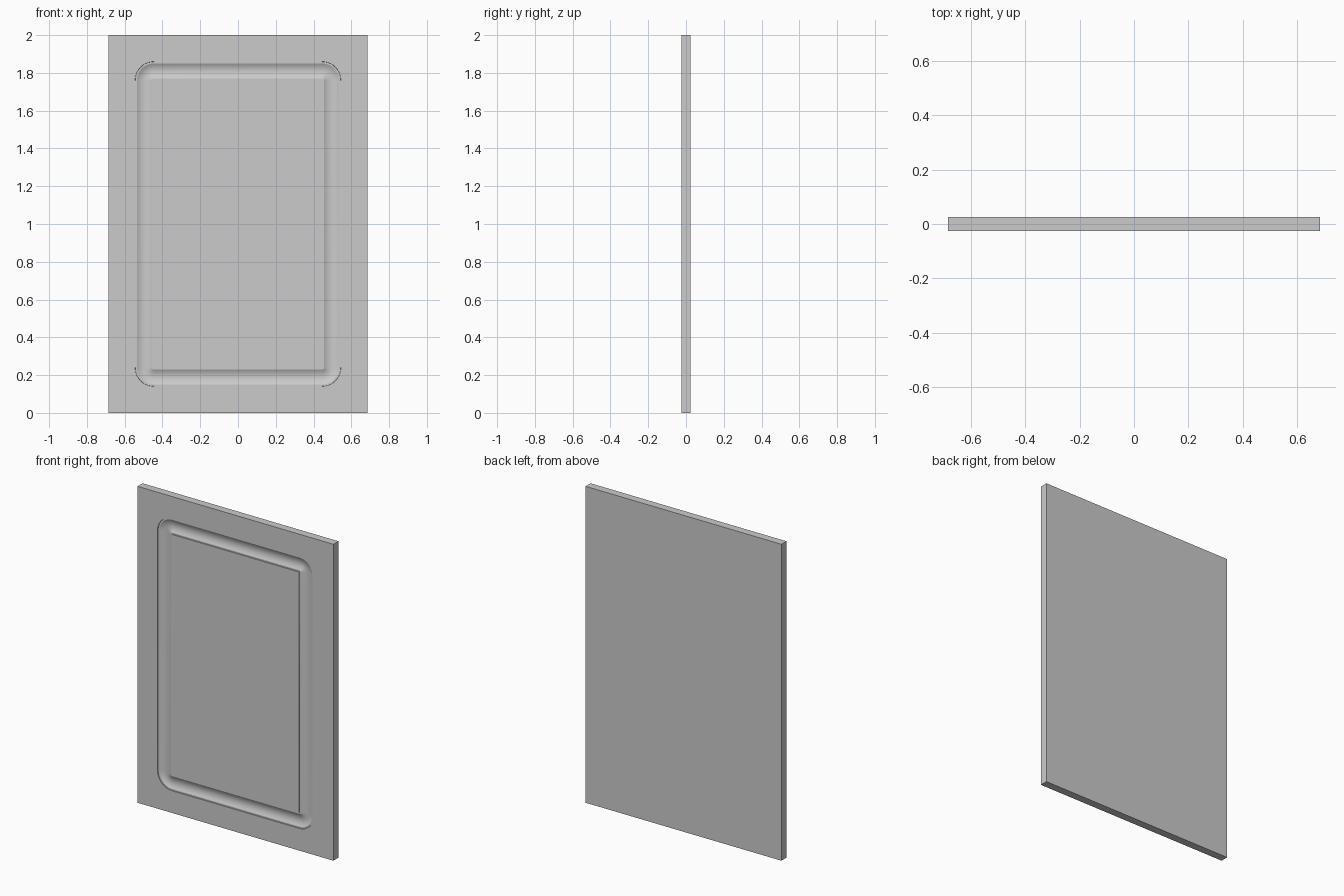
import bpy, bmesh, math

if "Cube" in bpy.data.objects:
    bpy.data.objects.remove(bpy.data.objects["Cube"])

W, H, T = 0.685, 1.0, 0.025      # half width, half height, half thickness
PW, PH = 0.445, 0.76             # half size of the raised centre panel
SEG = 10                         # segments per rounded groove corner


def ring(bm, hw, hh, r, y):
    """Rectangle of half size hw x hh, grown outward by r with round corners."""
    verts = []
    for k, (sx, sz) in enumerate([(1, 1), (-1, 1), (-1, -1), (1, -1)]):
        for i in range(SEG + 1):
            a = math.pi / 2 * (k + i / SEG)
            verts.append(bm.verts.new((sx * hw + r * math.cos(a), y,
                                       H + sz * hh + r * math.sin(a))))
    return verts


# Groove profile: (distance out from the panel, depth), lip - cove - lip
lip, width, depth = 0.004, 0.1, 0.016
profile = [(0, 0), (0.001, lip), (0.010, lip)]
for i in range(1, 12):
    t = i / 12
    profile.append((0.010 + 0.080 * t,
                    lip + (depth - lip) * (1 - (2 * t - 1) ** 2)))
profile += [(0.090, lip), (width - 0.001, lip), (width, 0)]

# Door: panel, groove, frame, edges and back lofted as one closed shell
bm = bmesh.new()
rings = [ring(bm, PW, PH, d, -T + y) for d, y in profile]
rings += [ring(bm, W, H, 0, -T), ring(bm, W, H, 0, T)]
n = len(rings[0])
for a, b in zip(rings, rings[1:]):
    for i in range(n):
        j = (i + 1) % n
        bm.faces.new((a[i], a[j], b[j], b[i]))
bm.faces.new(rings[0])
bm.faces.new(rings[-1])
bmesh.ops.remove_doubles(bm, verts=bm.verts, dist=1e-5)
bmesh.ops.recalc_face_normals(bm, faces=bm.faces)

mesh = bpy.data.meshes.new("cabinet_door")
bm.to_mesh(mesh)
bm.free()
door = bpy.data.objects.new("cabinet_door", mesh)
bpy.context.collection.objects.link(door)
bpy.context.view_layer.objects.active = door
door.select_set(True)
bpy.ops.object.shade_smooth_by_angle(angle=math.radians(25))
